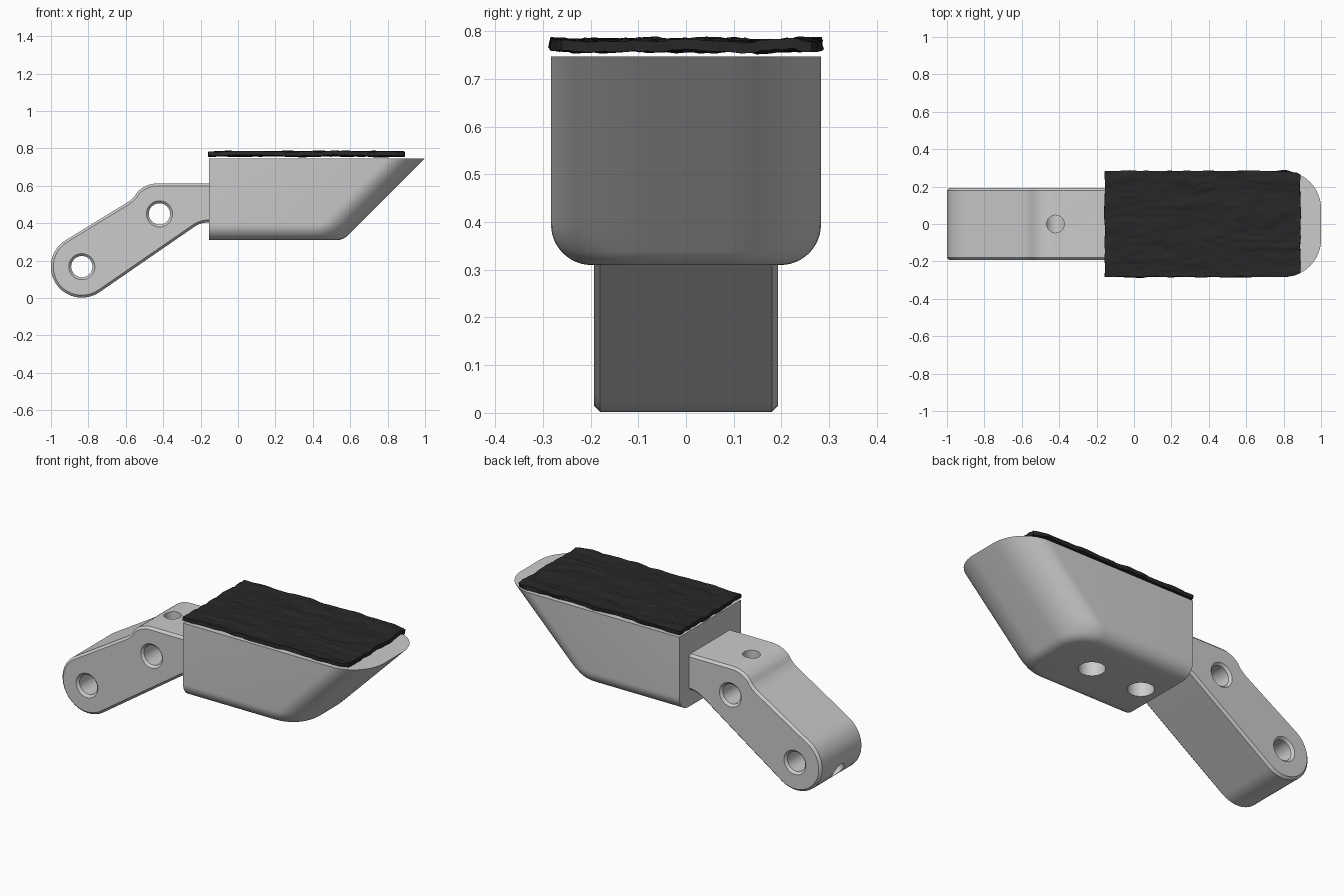
import bpy, bmesh, math
from mathutils import Vector, noise

if "Cube" in bpy.data.objects:
    bpy.data.objects.remove(bpy.data.objects["Cube"])


def make_object(name, bm):
    bmesh.ops.recalc_face_normals(bm, faces=bm.faces)
    me = bpy.data.meshes.new(name)
    bm.to_mesh(me)
    bm.free()
    ob = bpy.data.objects.new(name, me)
    bpy.context.collection.objects.link(ob)
    return ob


def loft(name, rings):
    """Skin closed rings of equal length and cap both ends."""
    bm = bmesh.new()
    vs = [[bm.verts.new(p) for p in r] for r in rings]
    n = len(vs[0])
    for a, b in zip(vs, vs[1:]):
        for i in range(n):
            j = (i + 1) % n
            bm.faces.new((a[i], a[j], b[j], b[i]))
    bm.faces.new(vs[0])
    bm.faces.new(vs[-1])
    return make_object(name, bm)


def lathe_cutter(origin, direction, profile):
    """Round cutter: (distance, radius) pairs revolved along a direction."""
    q = Vector(direction).to_track_quat('Z', 'Y')
    angles = [2 * math.pi * i / 32 for i in range(32)]
    rings = [[Vector(origin) + q @ Vector((r * math.cos(a), r * math.sin(a), d)) for a in angles]
             for d, r in profile]
    ob = loft("hole_cutter", rings)
    ob.hide_render = True
    return ob


def finish(ob, cutters=(), angle=30):
    for c in cutters:
        m = ob.modifiers.new("hole", 'BOOLEAN')
        m.operation, m.solver, m.object = 'DIFFERENCE', 'EXACT', c
    bpy.ops.object.select_all(action='DESELECT')
    ob.select_set(True)
    bpy.context.view_layer.objects.active = ob
    bpy.ops.object.convert(target='MESH')
    bpy.ops.object.shade_smooth_by_angle(angle=math.radians(angle))
    for c in cutters:
        bpy.data.objects.remove(c)


def arc(cx, cz, r, a0, a1, n):
    return [(cx + r * math.cos(math.radians(a0 + (a1 - a0) * i / n)),
             cz + r * math.sin(math.radians(a0 + (a1 - a0) * i / n))) for i in range(n + 1)]


# Body: plan outlines stacked up, filleted bottom edge and 45 degree nose
BACK, HALF, Z0, Z1, FIL, CORNER = -0.155, 0.283, 0.31, 0.747, 0.085, 0.2


def outline(z, nose, inset):
    w, r = HALF - inset, CORNER - inset
    pts = [(BACK, -w)] + arc(nose - r, -w + r, r, -90, 0, 12)
    pts += arc(nose - r, w - r, r, 0, 90, 12) + [(BACK, w)]
    return [(x, y, z) for x, y in pts]


rings = []
corner_x = 1.0 - (Z1 - Z0)
for k in range(13):
    t = math.radians(90 * k / 12)
    z = Z0 + FIL * (1 - math.cos(t))
    if t < math.pi / 4:
        nose = corner_x - FIL * math.tan(math.pi / 8) + FIL * math.sin(t)
    else:
        nose = 1.0 - (Z1 - z)
    rings.append(outline(z, nose, FIL * (1 - math.sin(t))))
rings.append(outline(Z1, 1.0, 0))
body = loft("peg_body", rings)
finish(body, [lathe_cutter((x, 0, 0.2), (0, 0, 1), [(0, 0.07), (0.42, 0.07)])
              for x in (-0.045, 0.28)])

# Mounting arm: side profile extruded across, chamfered sides
PIVOT, UPPER = (-0.835, 0.168), (-0.42, 0.45)
profile = arc(*PIVOT, 0.166, 118.5, 304, 20)
profile += arc(-0.155, 0.265, 0.14, 124, 95, 5) + [(-0.1, 0.405), (-0.1, 0.613)]
profile += arc(-0.43, 0.463, 0.15, 90, 137, 7)
profile += arc(-0.688, 0.663, 0.18, -40, -61.5, 5)
arm = loft("mount_arm", [[(x, y, z) for x, z in profile] for y in (-0.193, 0.193)])
bev = arm.modifiers.new("chamfer", 'BEVEL')
bev.width, bev.segments = 0.013, 1
bev.limit_method, bev.angle_limit = 'ANGLE', math.radians(60)

# Countersunk cross bores, top set-screw hole and end set-screw hole
bore = [(-0.25, 0.127), (-0.18, 0.057), (0.18, 0.057), (0.25, 0.127)]
screw = [(0, 0.047), (0.3, 0.047)]
cutters = [lathe_cutter((x, 0, z), (0, 1, 0), bore) for x, z in (PIVOT, UPPER)]
cutters.append(lathe_cutter((UPPER[0], 0, UPPER[1]), (0, 0, 1), screw))
cutters.append(lathe_cutter((PIVOT[0], 0, PIVOT[1]), (-0.85, 0, -0.5), screw))
finish(arm, cutters)

# Grip pad: thin wrinkled sheet that follows the body outline
NX, NY, PX0, PX1 = 110, 64, -0.157, 0.89
bm = bmesh.new()
grid = []
for i in range(NX + 1):
    x = PX0 + (PX1 - PX0) * i / NX
    over = max(0, x - (1.0 - CORNER))
    w = HALF - CORNER + math.sqrt(CORNER ** 2 - over ** 2)
    row = []
    for j in range(NY + 1):
        y = w * (2 * j / NY - 1)
        h = 0.008 * noise.noise((x * 6, y * 16, 1.3)) + 0.005 * noise.noise((x * 13, y * 45, 7.1))
        dx = 0.005 * noise.noise((x * 5, y * 20, 3.7))
        dy = 0.005 * noise.noise((x * 20, y * 5, 9.2))
        row.append(bm.verts.new((x + dx, y + dy, 0.771 + h)))
    grid.append(row)
for a, b in zip(grid, grid[1:]):
    for j in range(NY):
        bm.faces.new((a[j], b[j], b[j + 1], a[j + 1]))
pad = make_object("grip_pad", bm)
sol = pad.modifiers.new("thickness", 'SOLIDIFY')
sol.thickness, sol.offset = 0.022, 0
mat = bpy.data.materials.new("dark_rubber")
mat.diffuse_color = (0.02, 0.02, 0.02, 1)
mat.use_nodes = True
mat.node_tree.nodes["Principled BSDF"].inputs["Base Color"].default_value = mat.diffuse_color
pad.data.materials.append(mat)
finish(pad, angle=50)
